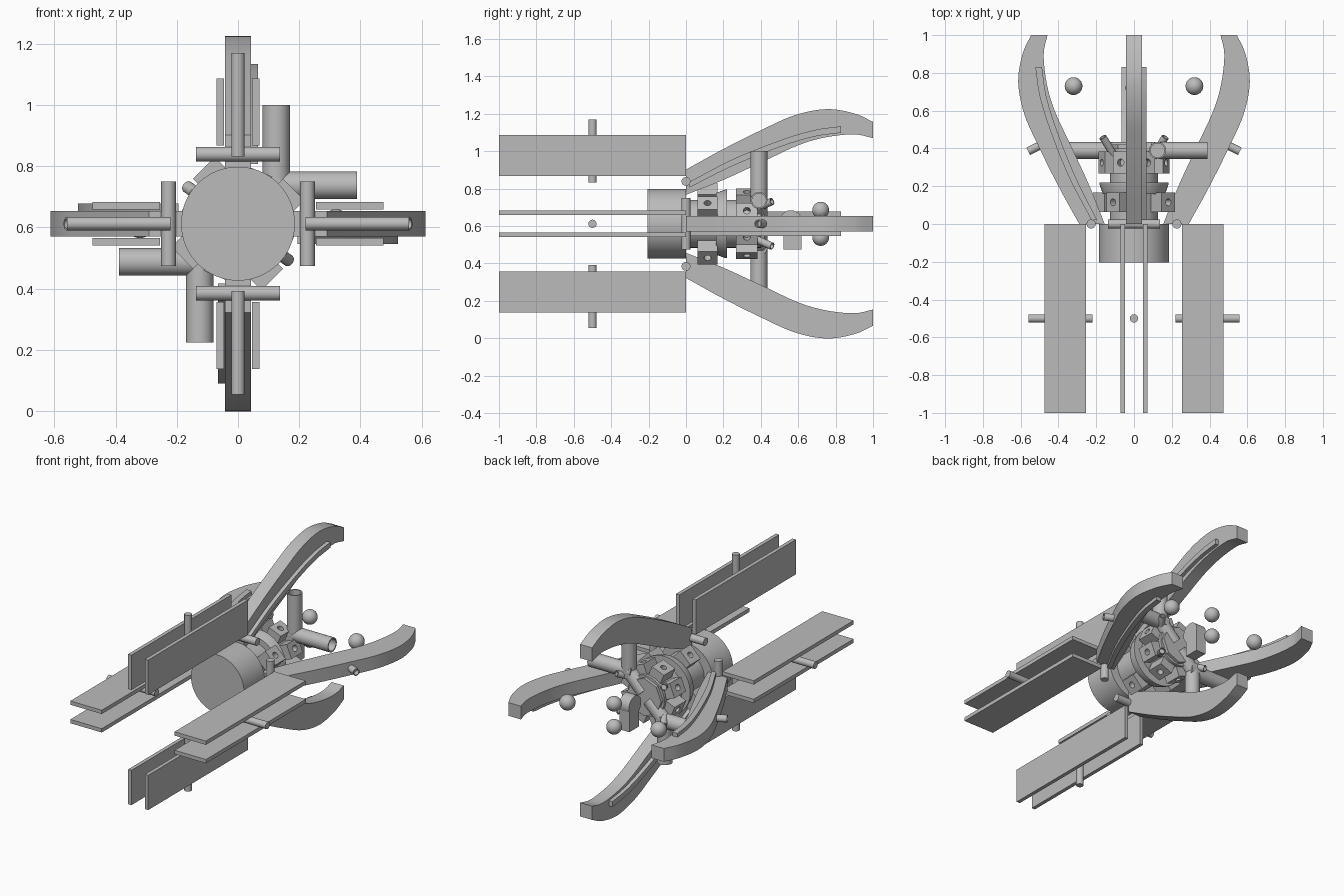
import bpy, bmesh
from math import radians, pi, cos, sin
from mathutils import Matrix, Vector

cube = bpy.data.objects.get("Cube")
if cube:
    bpy.data.objects.remove(cube)

AXIS_Z = 0.612
grey = bpy.data.materials.new("plain_grey")
grey.use_nodes = True
grey.diffuse_color = (0.5, 0.5, 0.5, 1)
grey.node_tree.nodes["Principled BSDF"].inputs["Base Color"].default_value = (0.5, 0.5, 0.5, 1)


def finish(name, bm, turn=0, smooth=True):
    """Turn the part about the long axis, lift it and add it to the scene."""
    bmesh.ops.remove_doubles(bm, verts=bm.verts, dist=1e-5)
    bmesh.ops.recalc_face_normals(bm, faces=bm.faces)
    bm.transform(Matrix.Translation((0, 0, AXIS_Z)) @ Matrix.Rotation(radians(turn), 4, 'Y'))
    mesh = bpy.data.meshes.new(name)
    bm.to_mesh(mesh)
    bm.free()
    mesh.materials.append(grey)
    obj = bpy.data.objects.new(name, mesh)
    bpy.context.collection.objects.link(obj)
    if smooth:
        bpy.ops.object.select_all(action='DESELECT')
        obj.select_set(True)
        bpy.context.view_layer.objects.active = obj
        bpy.ops.object.shade_smooth_by_angle(angle=radians(35))
    return obj


def box(name, centre, size, turn=0):
    bm = bmesh.new()
    bmesh.ops.create_cube(bm, size=1)
    bmesh.ops.scale(bm, vec=size, verts=bm.verts)
    bmesh.ops.translate(bm, vec=centre, verts=bm.verts)
    return finish(name, bm, turn, False)


def lathe(name, start, end, profile, turn=0, sides=32):
    """Revolve (radius, distance) points about the line from start to end."""
    start, end = Vector(start), Vector(end)
    bm = bmesh.new()
    verts = [bm.verts.new((r, 0, h)) for r, h in profile]
    edges = [bm.edges.new(pair) for pair in zip(verts, verts[1:])]
    bmesh.ops.spin(bm, geom=verts + edges, cent=(0, 0, 0), axis=(0, 0, 1),
                   angle=2 * pi, steps=sides)
    aim = (end - start).to_track_quat('Z', 'Y').to_matrix().to_4x4()
    bm.transform(Matrix.Translation(start) @ aim)
    return finish(name, bm, turn)


def rod(name, start, end, r, turn=0, sides=24):
    length = (Vector(end) - Vector(start)).length
    return lathe(name, start, end, [(0, 0), (r, 0), (r, length), (0, length)], turn, sides)


def pipe(name, start, end, r, wall, depth, turn=0):
    n = (Vector(end) - Vector(start)).length
    return lathe(name, start, end, [(0, 0), (r, 0), (r, n), (r - wall, n),
                                    (r - wall, n - depth), (0, n - depth)], turn)


def ball(name, centre, r):
    bm = bmesh.new()
    bmesh.ops.create_uvsphere(bm, u_segments=24, v_segments=16, radius=r)
    bmesh.ops.translate(bm, vec=centre, verts=bm.verts)
    return finish(name, bm)


def curve(points, steps=6):
    """Smooth path through a few points."""
    p = [Vector(q) for q in points]
    p = [2 * p[0] - p[1]] + p + [2 * p[-1] - p[-2]]
    path = []
    for a, b, c, d in zip(p, p[1:], p[2:], p[3:]):
        for i in range(steps):
            t = i / steps
            path.append(0.5 * (2 * b + (c - a) * t + (2 * a - 5 * b + 4 * c - d) * t * t
                               + (3 * b - a - 3 * c + d) * t ** 3))
    return path + [p[-2]]


def slab(name, outer, inner, x0, x1, turn):
    """Strip between two side curves with equal point counts, x0 to x1 thick."""
    bm = bmesh.new()
    rings = []
    for o, i in zip(curve(outer), curve(inner)):
        rings.append([bm.verts.new(c) for c in ((x0, *o), (x1, *o), (x1, *i), (x0, *i))])
    for a, b in zip(rings, rings[1:]):
        for k in range(4):
            bm.faces.new((a[k], a[(k + 1) % 4], b[(k + 1) % 4], b[k]))
    bm.faces.new(rings[0])
    bm.faces.new(rings[-1])
    return finish(name, bm, turn)


def drilled_block(name, centre, size, turn):
    """Block with a round hole sunk into its outward face."""
    block = box(name, centre, size, turn)
    x, y, z = centre
    top = z + size[2] / 2
    cutter = rod("hole_cutter", (x, y, top - 0.04), (x, y, top + 0.02), 0.019, turn, 16)
    cutter.hide_render = True
    mod = block.modifiers.new("hole", 'BOOLEAN')
    mod.object = cutter
    mod.operation = 'DIFFERENCE'
    mod.solver = 'EXACT'
    graph = bpy.context.evaluated_depsgraph_get()
    mesh = bpy.data.meshes.new_from_object(block.evaluated_get(graph))
    block.modifiers.clear()
    block.data = mesh
    bpy.data.objects.remove(cutter)


# Four curved arms with hinges and twin paddles
outer = [(0, .29), (.2, .40), (.4, .50), (.58, .58), (.75, .613), (.9, .59), (1, .545)]
inner = [(0, .155), (.2, .235), (.4, .327), (.6, .42), (.75, .463), (.9, .478), (1, .458)]
rib_outer = [(.02, .225), (.25, .345), (.5, .445), (.68, .50), (.83, .522)]
rib_inner = [(.02, .195), (.25, .31), (.5, .41), (.68, .465), (.83, .487)]
for side, turn in (("upper", 0), ("left", 90), ("lower", 180), ("right", 270)):
    slab(side + "_arm", outer, inner, -.042, .042, turn)
    slab(side + "_arm_rib", rib_outer, rib_inner, .04, .066, turn)
    rod(side + "_hinge_pin", (-.138, 0, .227), (.138, 0, .227), .024, turn)
    rod(side + "_paddle_peg", (0, -.5, .22), (0, -.5, .558), .022, turn)
    for s in (-1, 1):
        box(side + "_paddle", (s * .0585, -.5, .365), (.024, 1, .22), turn)
    drilled_block(side + "_front_block", (.05, .115, .165), (.1, .105, .085), turn - 45)

# Body drum, core and collar along the long axis
lathe("body_drum", (0, -.205, 0), (0, 0, 0),
      [(0, 0), (.186, 0), (.186, .205), (0, .205)], sides=64)
rod("core", (0, -.01, 0), (0, .4, 0), .128, sides=48)
lathe("collar", (0, .16, 0), (0, .22, 0),
      [(.12, 0), (.165, 0), (.183, .05), (.183, .06), (.12, .06)], sides=48)
rod("rear_plate", (0, .39, 0), (0, .42, 0), .12, sides=8)
for k in range(8):
    drilled_block("rear_block", (0, .325, .15), (.09, .115, .07), 22.5 + 45 * k)

# Two pairs of open pipes meeting at opposite corners
for turn in (0, 180):
    pipe("upright_pipe", (.125, .39, .09), (.125, .39, .388), .045, .008, .2, turn)
    pipe("crosswise_pipe", (.09, .39, .125), (.388, .39, .125), .045, .008, .2, turn)
    rod("pipe_elbow", (.02, .39, .02), (.14, .39, .14), .045, turn)

# Small angled nozzles on the rear and on the side arms
for s in (-1, 1):
    for t in (-1, 1):
        pipe("rear_nozzle", (s * .11, .37, t * .08), (s * .165, .46, t * .12), .02, .005, .03)
    pipe("arm_nozzle", (s * .44, .445, 0), (s * .56, .385, 0), .022, .006, .03)

# Floating balls and the small pod in front of them
for s in (-1, 1):
    ball("side_ball", (s * .32, .73, 0), .047)
    ball("middle_ball", (0, .72, s * .073), .045)
rod("pod_top", (-.035, .56, .01), (.035, .56, .01), .062)
box("pod_base", (0, .57, -.07), (.07, .095, .135))
